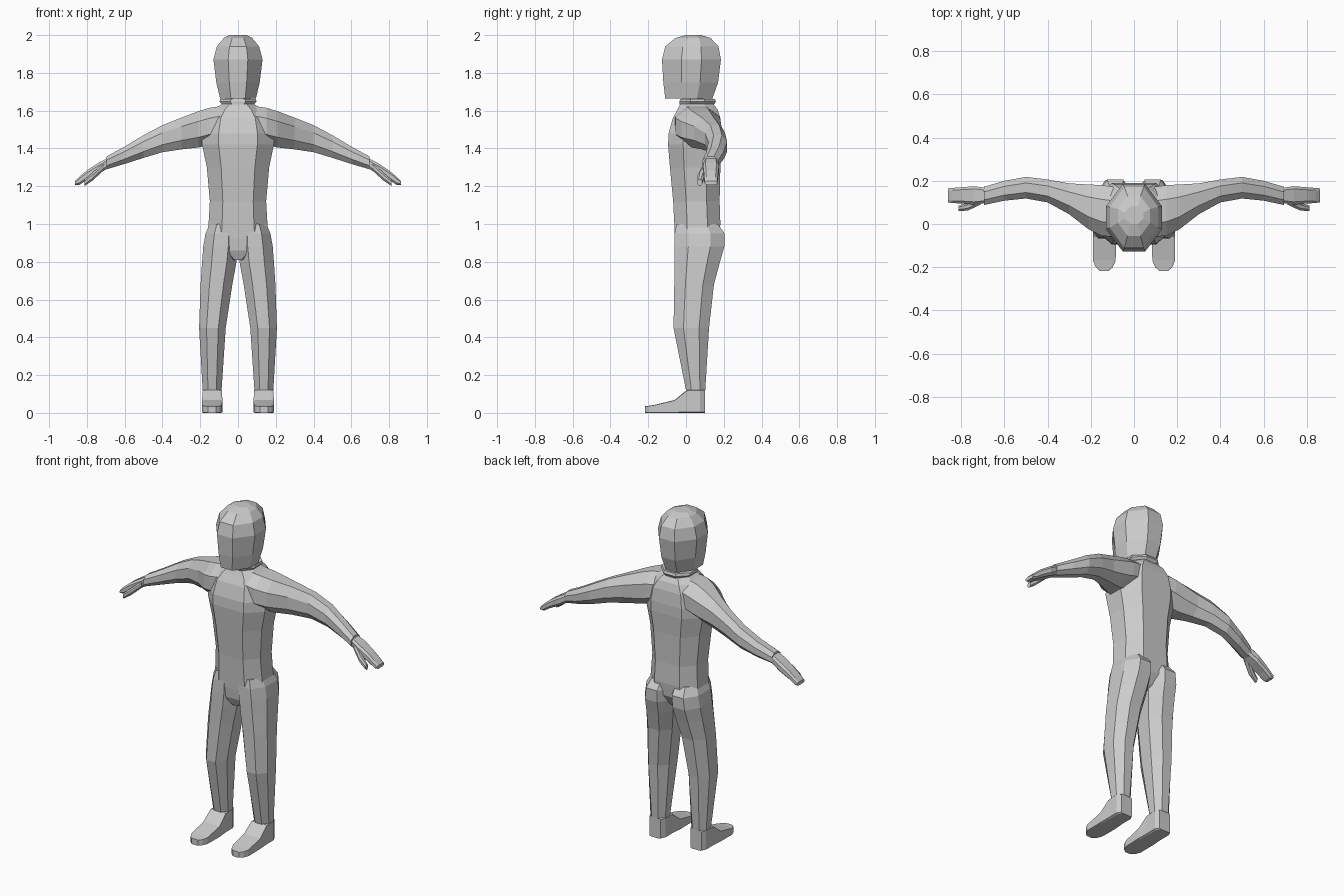
import bpy, bmesh

grey = bpy.data.materials.new("plain grey")
grey.diffuse_color = (0.6, 0.6, 0.6, 1)


def loft(name, axis, sections, chamfer=(0.28, 0.28), mirror=False):
    """Skin chamfered boxes along an axis: each section is (position, a0, a1, b0, b1)."""
    bm = bmesh.new()
    rings = []
    for pos, a0, a1, b0, b1 in sections:
        ca, cb = (a1 - a0) * chamfer[0], (b1 - b0) * chamfer[1]
        outline = [(a0 + ca, b0), (a1 - ca, b0), (a1, b0 + cb), (a1, b1 - cb),
                   (a1 - ca, b1), (a0 + ca, b1), (a0, b1 - cb), (a0, b0 + cb)]
        ring = []
        for a, b in outline:
            co = {"x": (pos, a, b), "y": (a, pos, b), "z": (a, b, pos)}[axis]
            ring.append(bm.verts.new(co))
        rings.append(ring)
    for low, high in zip(rings, rings[1:]):
        for i in range(8):
            j = (i + 1) % 8
            bm.faces.new((low[i], low[j], high[j], high[i]))
    bm.faces.new(rings[0][::-1])
    bm.faces.new(rings[-1])
    bmesh.ops.recalc_face_normals(bm, faces=bm.faces)
    mesh = bpy.data.meshes.new(name)
    bm.to_mesh(mesh)
    bm.free()
    mesh.materials.append(grey)
    obj = bpy.data.objects.new(name, mesh)
    bpy.context.collection.objects.link(obj)
    if mirror:
        obj.modifiers.new("Mirror", "MIRROR")
    return obj


def column(name, rows, chamfer):
    """Symmetric upright part: rows of (z, half width, front y, back y)."""
    return loft(name, "z", [(z, -w, w, f, b) for z, w, f, b in rows], chamfer)


# Head with a flat face and a domed crown
column("head", [(1.665, 0.095, -0.11, 0.14), (1.75, 0.115, -0.12, 0.17),
                (1.87, 0.13, -0.127, 0.185), (1.94, 0.112, -0.11, 0.172),
                (1.985, 0.075, -0.055, 0.13), (2.0, 0.045, 0.0, 0.08)], (0.3, 0.33))

# Neck and collar
column("neck", [(1.58, 0.09, -0.04, 0.15), (1.635, 0.07, -0.025, 0.14),
                (1.68, 0.065, -0.02, 0.14)], (0.28, 0.28))
column("collar", [(1.632, 0.082, -0.035, 0.148), (1.648, 0.098, -0.035, 0.158),
                  (1.662, 0.095, -0.03, 0.152)], (0.3, 0.3))

# Torso from crotch to shoulders
column("torso", [(0.81, 0.035, -0.03, 0.08), (0.86, 0.11, -0.052, 0.14),
                 (0.92, 0.165, -0.058, 0.175), (1.0, 0.156, -0.062, 0.182),
                 (1.12, 0.149, -0.068, 0.178), (1.3, 0.165, -0.085, 0.182),
                 (1.42, 0.19, -0.095, 0.19), (1.48, 0.19, -0.092, 0.19),
                 (1.56, 0.17, -0.07, 0.182), (1.605, 0.13, -0.045, 0.168),
                 (1.635, 0.085, -0.03, 0.145)], (0.23, 0.28))

# Arms with bent elbows
loft("arm", "x", [(0.08, -0.06, 0.17, 1.44, 1.625), (0.15, -0.055, 0.18, 1.42, 1.615),
                  (0.21, -0.025, 0.183, 1.405, 1.597), (0.3, 0.045, 0.188, 1.395, 1.563),
                  (0.4, 0.1, 0.206, 1.38, 1.523), (0.5, 0.118, 0.218, 1.35, 1.47),
                  (0.6, 0.108, 0.2, 1.318, 1.41), (0.695, 0.088, 0.172, 1.29, 1.358)],
     mirror=True)

# Hands and thumbs
loft("hand", "x", [(0.67, 0.1, 0.165, 1.305, 1.36), (0.74, 0.09, 0.175, 1.265, 1.323),
                   (0.8, 0.095, 0.17, 1.233, 1.283), (0.84, 0.097, 0.167, 1.207, 1.25),
                   (0.862, 0.1, 0.165, 1.207, 1.227)], (0.15, 0.25), mirror=True)
loft("thumb", "x", [(0.71, 0.09, 0.13, 1.285, 1.325), (0.77, 0.062, 0.1, 1.23, 1.272),
                    (0.812, 0.06, 0.085, 1.202, 1.235)], mirror=True)

# Legs, meeting at the seat
loft("leg", "z", [(1.0, 0.012, 0.15, -0.05, 0.168), (0.95, 0.002, 0.172, -0.06, 0.205),
                  (0.88, 0.0, 0.184, -0.062, 0.203), (0.8, 0.008, 0.19, -0.062, 0.18),
                  (0.68, 0.03, 0.198, -0.062, 0.148), (0.45, 0.065, 0.206, -0.066, 0.122),
                  (0.12, 0.087, 0.187, 0.0, 0.102)], mirror=True)

# Feet, flat soled with tapered toes
loft("foot", "y", [(0.1, 0.1, 0.174, 0, 0.122), (0.075, 0.086, 0.188, 0, 0.124),
                   (0.005, 0.086, 0.188, 0, 0.122), (-0.06, 0.082, 0.19, 0, 0.068),
                   (-0.17, 0.085, 0.19, 0, 0.042), (-0.2, 0.098, 0.177, 0, 0.037),
                   (-0.217, 0.117, 0.158, 0, 0.035)], (0.1, 0.04), mirror=True)
